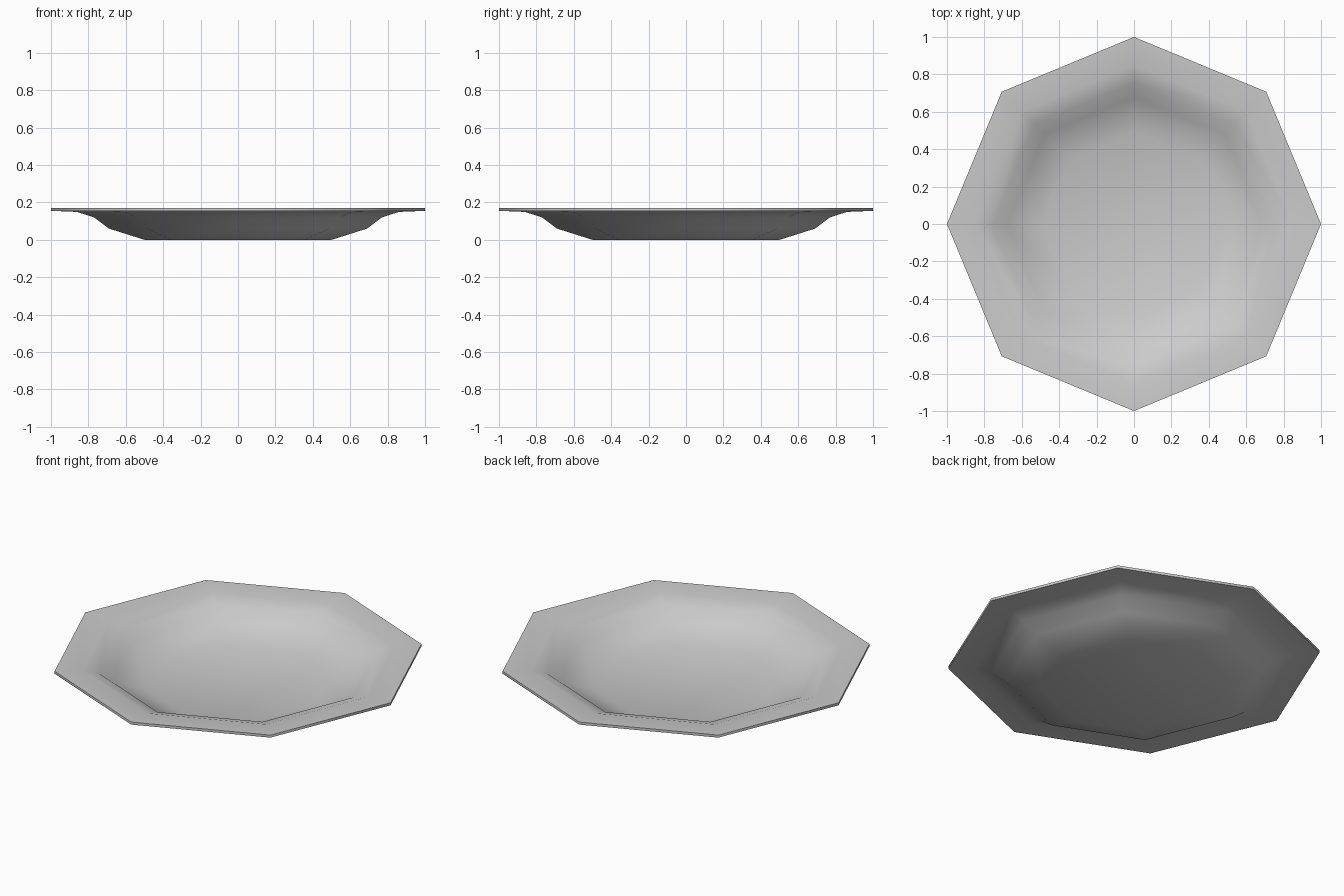
import bpy, bmesh, math

if "Cube" in bpy.data.objects:
    bpy.data.objects.remove(bpy.data.objects["Cube"])

# Single flat colour
mat = bpy.data.materials.new("light grey")
mat.diffuse_color = (0.6, 0.6, 0.6, 1)
mat.use_nodes = True
mat.node_tree.nodes["Principled BSDF"].inputs["Base Color"].default_value = mat.diffuse_color

SIDES = 8
# (radius, height) from underside centre, round the rim, to the inside centre
profile = [(0.50, 0.0), (0.69, 0.06), (0.77, 0.12), (0.86, 0.149), (1.0, 0.155),
           (1.0, 0.17), (0.85, 0.165), (0.755, 0.136), (0.678, 0.077), (0.495, 0.017)]

# Plate: eight-sided revolved profile
bm = bmesh.new()
rings = []
for r, z in profile:
    rings.append([bm.verts.new((r * math.cos(2 * math.pi * i / SIDES),
                                r * math.sin(2 * math.pi * i / SIDES), z))
                  for i in range(SIDES)])
for a, b in zip(rings, rings[1:]):
    for i in range(SIDES):
        j = (i + 1) % SIDES
        bm.faces.new((a[i], a[j], b[j], b[i]))

# Underside and inside floor
bm.faces.new(rings[0][::-1])
bm.faces.new(rings[-1])
bmesh.ops.recalc_face_normals(bm, faces=bm.faces)

mesh = bpy.data.meshes.new("plate")
bm.to_mesh(mesh)
bm.free()
mesh.materials.append(mat)
plate = bpy.data.objects.new("plate", mesh)
bpy.context.collection.objects.link(plate)

# Smooth bowl, sharp outer rim
bpy.context.view_layer.objects.active = plate
plate.select_set(True)
bpy.ops.object.shade_smooth_by_angle(angle=math.radians(50))
